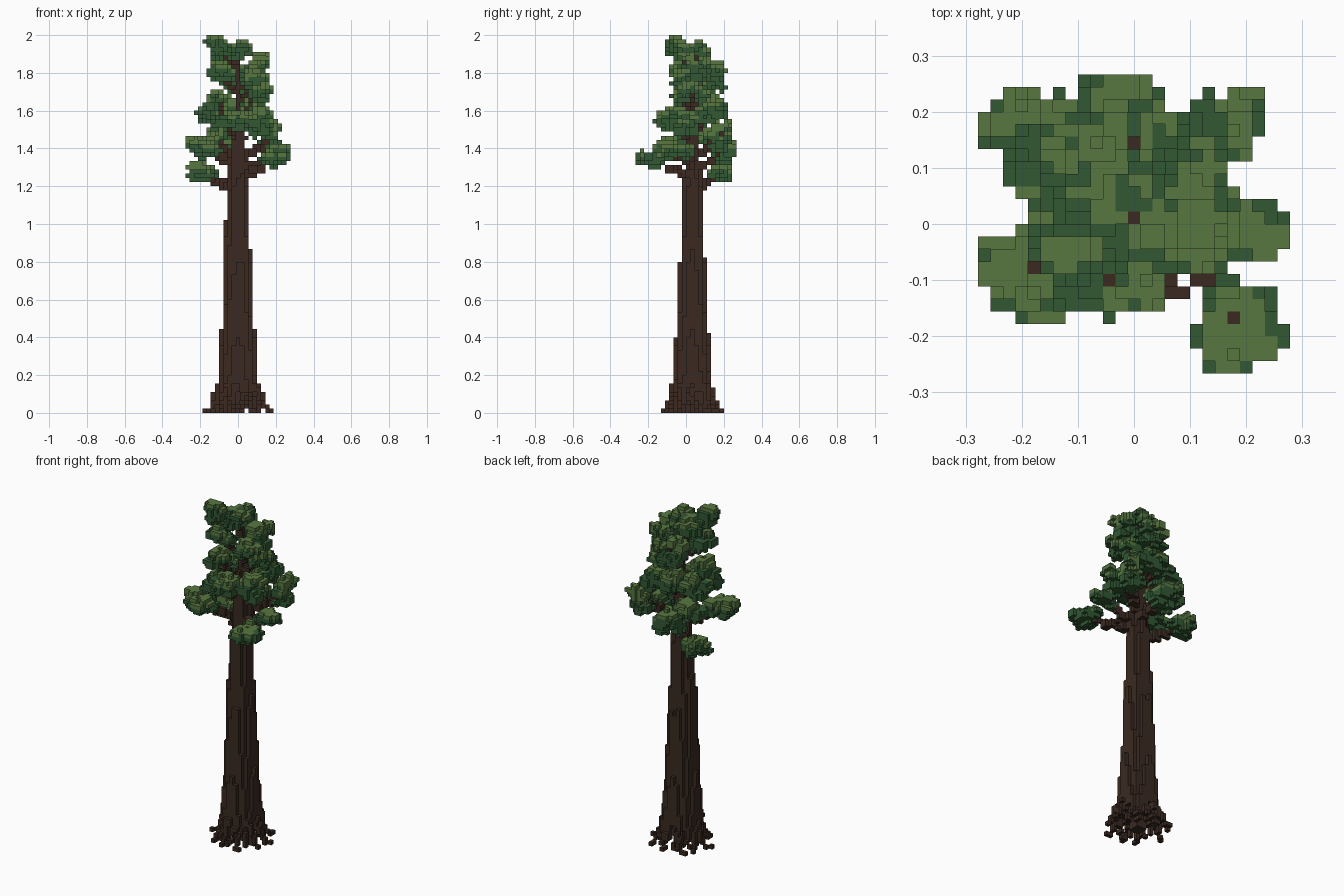
import bpy
import math
import random
from mathutils import Vector, noise

random.seed(11)
if "Cube" in bpy.data.objects:
    bpy.data.objects.remove(bpy.data.objects["Cube"])

# Voxel grid: the tree is built of small cubes
NX, NY, NZ = 25, 24, 90
S = 2 / NZ
AXIS = Vector((12, 13, 0))
taken = set()


def material(name, color):
    m = bpy.data.materials.new(name)
    m.use_nodes = True
    m.diffuse_color = (*color, 1)
    m.node_tree.nodes["Principled BSDF"].inputs["Base Color"].default_value = (*color, 1)
    return m


BARK = material("bark brown", (0.043, 0.023, 0.015))
DARK = material("dark leaf green", (0.032, 0.098, 0.034))
LIGHT = material("light leaf green", (0.095, 0.185, 0.053))


def claim(cells, x, y, z, shade=0):
    """Add a cube to a part unless the place is outside the grid or in use."""
    c = (round(x), round(y), round(z))
    inside = all(0 <= v < n for v, n in zip(c, (NX, NY, NZ)))
    if inside and c not in taken:
        taken.add(c)
        cells[c] = shade


def line(cells, a, b, thick=1, wobble=0.0):
    """Draw a run of cubes between two grid points."""
    steps = max(1, math.ceil(max(abs(v) for v in b - a) * 1.5))
    for s in range(steps + 1):
        p = a.lerp(b, s / steps)
        dx, dy = (random.uniform(-wobble, wobble) for _ in "xy")
        for ox in range(thick):
            for oz in range(thick):
                claim(cells, p.x + dx + ox, p.y + dy, p.z + oz)


def build(name, cells, mats):
    """Turn cubes into one mesh, keeping only the outer faces."""
    verts, faces, shades = {}, [], []
    for c, shade in cells.items():
        for axis in range(3):
            for side in (0, 1):
                n = list(c)
                n[axis] += 2 * side - 1
                if tuple(n) in taken:
                    continue
                u, v = (axis + 1) % 3, (axis + 2) % 3
                face = []
                for du, dv in ((0, 0), (1, 0), (1, 1), (0, 1)):
                    p = list(c)
                    p[axis] += side
                    p[u] += du
                    p[v] += dv
                    face.append(verts.setdefault(tuple(p), len(verts)))
                faces.append(face if side else face[::-1])
                shades.append(shade)
    mesh = bpy.data.meshes.new(name)
    points = [((x - NX / 2) * S, (y - NY / 2) * S, z * S) for x, y, z in verts]
    mesh.from_pydata(points, [], faces)
    for m in mats:
        mesh.materials.append(m)
    mesh.polygons.foreach_set("material_index", shades)
    mesh.update()
    bpy.context.collection.objects.link(bpy.data.objects.new(name, mesh))


# Trunk: upright columns, shorter the further they stand from the axis
PROFILE = [(0, 84), (1, 72), (2, 59), (2.3, 55), (2.9, 40), (3.2, 33), (3.7, 24),
           (4.2, 15), (4.5, 8), (5.1, 5)]


def column_height(r):
    for (r0, h0), (r1, h1) in zip(PROFILE, PROFILE[1:]):
        if r <= r1:
            return h0 + (h1 - h0) * (r - r0) / (r1 - r0)
    return 0


trunk = {}
for i in range(-5, 6):
    for j in range(-5, 6):
        r = math.hypot(i, j)
        top = column_height(r)
        if r > 1:
            top += random.uniform(-3, 3) if r < 4 else random.uniform(-1, 2)
        if i == -3 and abs(j) < 2:
            top += 9
        foot = 0 if r < 2 else random.randint(2, 6)
        for k in range(foot, round(top)):
            claim(trunk, AXIS.x + i, AXIS.y + j, k)

# Roots: crooked runners that arch out of the trunk, drop to the ground and fork
roots = {}
for n in range(10):
    a = math.tau * n / 10 + random.uniform(-0.2, 0.2)
    reach = random.uniform(6.8, 8.4)

    def at(radius, turn, height):
        return AXIS + Vector((radius * math.cos(a + turn), radius * math.sin(a + turn), height))

    knee = at(reach * 0.72, random.uniform(-0.15, 0.15), random.uniform(2, 4.5))
    line(roots, at(4, 0, 7), knee)
    line(roots, knee, at(reach * 0.85, 0.1, 1))
    line(roots, at(reach * 0.85, 0.1, 1), at(reach, 0.2, 0))
    line(roots, knee, at(reach * 0.7, -0.3, 0))
    if n % 2:
        line(roots, at(3.5, 0.2, 5), at(4.5, 0.1, 0))

# Leaf clumps per tier: centre x, y, z and half sizes x, y, z in cubes
TIERS = {
    "lower_foliage": [
        (3.5, 19.5, 57, 4.2, 3.2, 3.2), (3.8, 8, 63, 4.4, 4.6, 3.2),
        (20.5, 3.5, 60.5, 4, 4, 3), (21, 11, 62, 3.8, 2.6, 2.4),
        (19.5, 19.5, 65, 3.5, 3.3, 4), (11, 20.5, 62, 4, 3.4, 4),
        (6, 18, 65, 3.8, 3.8, 3)],
    "middle_foliage": [
        (6, 16, 71, 4, 4.6, 3.4), (16.5, 11, 69, 4, 4.4, 4.2),
        (9.5, 7.5, 69, 5, 3.8, 2.8), (16, 17.5, 71, 4, 4.2, 3.8),
        (6.5, 11, 74, 3.2, 4, 2.8), (17, 14, 76, 3.2, 4.6, 3),
        (11, 18.5, 72, 3.6, 3, 3.4)],
    "upper_foliage": [
        (8, 10.5, 81, 3.8, 3.4, 3.4), (17, 14, 82, 3.4, 4, 4),
        (12, 18, 80, 4.4, 3.4, 4.2), (15.5, 10, 79, 3.2, 2.8, 2.6)],
    "crown_foliage": [
        (7.5, 9.5, 87, 3.2, 3, 3.4), (12.2, 12, 86.5, 3.2, 4.2, 3.2),
        (10, 14, 85, 3.8, 3.2, 2.6)],
}

# Branches: from the trunk axis out into every clump
branches = {}
for name, clumps in TIERS.items():
    for x, y, z, *_ in clumps:
        start = AXIS + Vector((0, 0, z - 5))
        end = Vector((x, y, z + 0.5))
        bend = start.lerp(end, 0.6) - Vector((0, 0, 1.5))
        line(branches, start, bend, 2 if name == "lower_foliage" else 1)
        line(branches, bend, end, 1, 0.5)

# Foliage: every clump is a spiral of small leaf tufts, lighter towards the top
for name, clumps in TIERS.items():
    leaves = {}
    for x, y, z, rx, ry, rz in clumps:
        count = round(rx * ry * rz / 5)
        for n in range(count):
            q, a = math.sqrt((n + 0.6) / count), n * 2.4 + x
            rise = random.uniform(-1, 1) * (rz - 1.3)
            centre = Vector((x + (rx - 1.4) * q * math.cos(a), y + (ry - 1.4) * q * math.sin(a), z + rise))
            wide, tall = random.uniform(1.4, 2.1), random.uniform(1.2, 1.7)
            base = Vector([round(v) for v in centre])
            for i in range(-3, 4):
                for j in range(-3, 4):
                    for k in range(-2, 3):
                        p = base + Vector((i, j, k))
                        o = p - centre
                        d = math.hypot(o.x / wide, o.y / wide, o.z / tall)
                        if d + random.uniform(-0.15, 0.15) < 1:
                            lift = (p.z - z) / rz + 0.25 * o.z + noise.noise(p * 0.23) * 0.6
                            claim(leaves, *p, 1 if lift > 0.3 else 0)
    build(name, leaves, [DARK, LIGHT])

for name, cells in (("trunk", trunk), ("roots", roots), ("branches", branches)):
    build(name, cells, [BARK])
